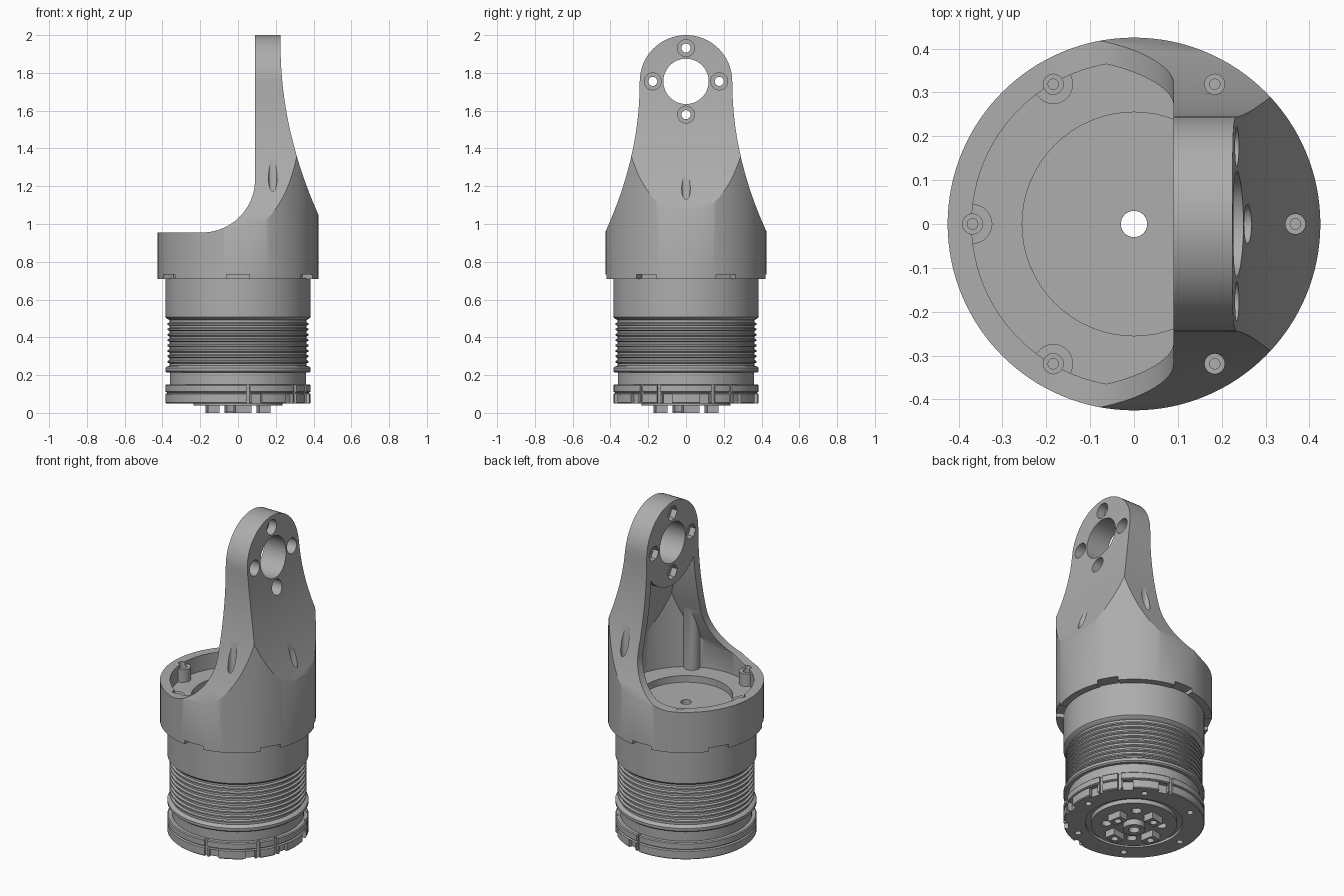
import bpy, bmesh
from math import pi, sin, cos, radians
from mathutils import Matrix

cube = bpy.data.objects.get("Cube")
if cube:
    bpy.data.objects.remove(cube, do_unlink=True)

grey = bpy.data.materials.new("plain grey")
grey.use_nodes = True
tone = (0.42, 0.42, 0.42, 1)
grey.diffuse_color = tone
grey.node_tree.nodes["Principled BSDF"].inputs["Base Color"].default_value = tone


def make(name, bm):
    bmesh.ops.recalc_face_normals(bm, faces=bm.faces)
    mesh = bpy.data.meshes.new(name)
    bm.to_mesh(mesh)
    bm.free()
    mesh.materials.append(grey)
    ob = bpy.data.objects.new(name, mesh)
    bpy.context.collection.objects.link(ob)
    return ob


def cyl(name, r, a, b, at=(0, 0), axis="Z", seg=32):
    """Cylinder from a to b along z at (x, y), or along x at (y, z)."""
    bm = bmesh.new()
    bmesh.ops.create_cone(bm, cap_ends=True, segments=seg, radius1=r, radius2=r, depth=b - a)
    mid = (a + b) / 2
    if axis == "Z":
        m = Matrix.Translation((at[0], at[1], mid))
    else:
        m = Matrix.Translation((mid, at[0], at[1])) @ Matrix.Rotation(pi / 2, 4, "Y")
    bm.transform(m)
    return make(name, bm)


def block(name, r, z, size, angle):
    """Box centred at radius r and height z, turned about the main axis."""
    bm = bmesh.new()
    bmesh.ops.create_cube(bm, size=1)
    bm.transform(Matrix.Rotation(radians(angle), 4, "Z") @ Matrix.Translation((r, 0, z))
                 @ Matrix.Diagonal((*size, 1)))
    return make(name, bm)


def prism(name, pts, axis):
    """Extrude a (u, z) outline along y or x."""
    bm = bmesh.new()
    place = (lambda u, z: (u, -1, z)) if axis == "Y" else (lambda u, z: (-1, u, z))
    face = bm.faces.new([bm.verts.new(place(u, z)) for u, z in pts])
    ext = bmesh.ops.extrude_face_region(bm, geom=[face])
    move = (0, 2, 0) if axis == "Y" else (2, 0, 0)
    bmesh.ops.translate(bm, vec=move, verts=[v for v in ext["geom"] if isinstance(v, bmesh.types.BMVert)])
    return make(name, bm)


def lathe(name, pts, seg=96):
    """Closed (r, z) outline turned about z."""
    bm = bmesh.new()
    rings = [[bm.verts.new((r * cos(2 * pi * i / seg), r * sin(2 * pi * i / seg), z))
              for i in range(seg)] for r, z in pts]
    for k, ring in enumerate(rings):
        nxt = rings[(k + 1) % len(rings)]
        for i in range(seg):
            j = (i + 1) % seg
            bm.faces.new((ring[i], ring[j], nxt[j], nxt[i]))
    return make(name, bm)


def combine(ob, other, op, keep=False):
    mod = ob.modifiers.new("cut", "BOOLEAN")
    mod.operation, mod.solver, mod.object = op, "EXACT", other
    bpy.context.view_layer.objects.active = ob
    bpy.ops.object.modifier_apply(modifier="cut")
    if not keep:
        bpy.data.objects.remove(other, do_unlink=True)


def cut(ob, *others):
    for other in others:
        combine(ob, other, "DIFFERENCE")


# Bracket outlines: the outer flare and the side taper are both parabolas
def flare(z, inset=0):
    return 0.225 - inset + 0.247 * max(0, 1.95 - z) ** 2


def taper(z, inset=0):
    return 0.245 - inset + 0.29 * max(0, 1.75 - z) ** 2


def side_outline(inset, low):
    half = [(taper(z, inset), z) for z in [low + (1.75 - low) * i / 20 for i in range(20)]]
    r = 0.245 - inset
    arch = [(r * cos(pi * i / 32), 1.755 + r * sin(pi * i / 32)) for i in range(33)]
    return half + arch + [(-y, z) for y, z in reversed(half)]


heights = [0.6 + 1.35 * i / 28 for i in range(29)]
scoop = [(-0.19 + 0.28 * sin(pi * i / 40), 1.235 - 0.28 * cos(pi * i / 40)) for i in range(21)]
front = [(-0.6, 0.6), (-0.6, 0.955)] + scoop + [(0.09, 2.1), (0.225, 2.1)]
front += [(flare(z), z) for z in reversed(heights)]

# Bracket body
bracket = cyl("bracket", 0.425, 0.71, 2.1, seg=128)
combine(bracket, prism("front_cut", front, "Y"), "INTERSECT")
combine(bracket, prism("side_cut", side_outline(0, 0.6), "X"), "INTERSECT")
solid = bracket.copy()
solid.data = bracket.data.copy()
bpy.context.collection.objects.link(solid)

# Hollow inside of the bracket, below the round mounting pad
cavity = cyl("cavity", 0.37, 0.86, 1.7, seg=96)
inner = [(-0.6, 0.6), (-0.6, 1.95)] + [(flare(z, 0.055), z) for z in reversed(heights)]
combine(cavity, prism("inner_front", inner, "Y"), "INTERSECT")
combine(cavity, prism("inner_side", side_outline(0.05, 0.6), "X"), "INTERSECT")
cut(cavity, cyl("pad_keep", 0.255, -0.5, 0.5, (0, 1.755), "X", 64))
cut(bracket, cavity, cyl("floor_recess", 0.255, 0.82, 1.0, seg=64),
    cyl("centre_bore", 0.03, 0.5, 1.0))

# Screw posts: short in the open cup, tall under the arm
for k in range(6):
    a = radians(60 * k)
    at = (0.368 * cos(a), 0.368 * sin(a))
    post = cyl("post", 0.045, 0.8, 0.935 if k in (2, 3, 4) else 1.5, at)
    combine(post, solid, "INTERSECT", keep=True)
    combine(bracket, post, "UNION")
    cut(bracket, cyl("drill", 0.023, 0.915, 1.6, at, seg=24),
        cyl("pilot", 0.012, 0.8, 1.0, at, seg=16))
    # Notches around the lower rim
    cut(bracket, block("rim_notch", 0.42, 0.715, (0.12, 0.12, 0.035), 60 * k + 30))
bpy.data.objects.remove(solid, do_unlink=True)

# Arm eye and its four bolt holes
cut(bracket, cyl("eye", 0.12, 0, 0.5, (0, 1.755), "X", 64))
for k in range(4):
    a = k * pi / 2
    at = (0.176 * cos(a), 1.755 + 0.176 * sin(a))
    cut(bracket, cyl("bolt", 0.024, 0, 0.5, at, "X", 24),
        cyl("counterbore", 0.045, 0.175, 0.5, at, "X"),
        cyl("nut_pocket", 0.046, 0, 0.125, at, "X", 6))

# Neck with ribbed grip
outline = [(0.03, 0.15), (0.36, 0.15), (0.36, 0.215), (0.378, 0.215), (0.385, 0.222),
           (0.385, 0.238), (0.378, 0.245), (0.362, 0.25)]
for i in range(8):
    z = 0.262 + 0.0285 * i
    outline += [(0.362, z), (0.373, z + 0.005), (0.373, z + 0.013), (0.362, z + 0.018)]
outline += [(0.362, 0.492), (0.374, 0.497), (0.385, 0.508), (0.385, 0.715), (0.03, 0.715)]
neck = lathe("ribbed_neck", outline)

# Base plate with a step, a ring groove underneath and a notched rim
base = lathe("base_plate", [
    (0.03, 0.04), (0.235, 0.04), (0.235, 0.065), (0.265, 0.065), (0.265, 0.05), (0.38, 0.05),
    (0.385, 0.055), (0.385, 0.1), (0.375, 0.104), (0.375, 0.108), (0.385, 0.112),
    (0.385, 0.145), (0.38, 0.15), (0.03, 0.15)])
for k in range(12):
    cut(base, block("notch", 0.39, 0.06, (0.06, 0.055, 0.08), 30 * k + 15))
for k in range(6):
    for side in (-8, 8):
        cut(base, block("slot", 0.39, 0.1, (0.04, 0.018, 0.12), 60 * k + 30 + side))
    a = radians(60 * k)
    cut(base, cyl("base_screw_hole", 0.018, 0.0, 0.08, (0.325 * cos(a), 0.325 * sin(a)), seg=16))

# Coupling on the underside: hub ring and drive lugs
hub = lathe("hub_ring", [(0.03, 0.005), (0.06, 0.005), (0.06, 0.045), (0.03, 0.045)], 32)
parts = [bracket, neck, base, hub]
for k in range(4):
    lug = block("drive_lug", 0.138, 0.022, (0.06, 0.085, 0.044), 90 * k + 10)
    a = radians(90 * k + 10)
    cut(lug, cyl("lug_hole", 0.02, -0.1, 0.03, (0.138 * cos(a), 0.138 * sin(a)), seg=16))
    parts.append(lug)
    a += pi / 4
    cut(base, cyl("hub_hole", 0.028, 0, 0.07, (0.15 * cos(a), 0.15 * sin(a)), seg=20))

# Smooth shading with crisp edges
for ob in bpy.context.view_layer.objects:
    ob.select_set(ob in parts)
bpy.context.view_layer.objects.active = bracket
bpy.ops.object.shade_smooth_by_angle(angle=radians(30))
